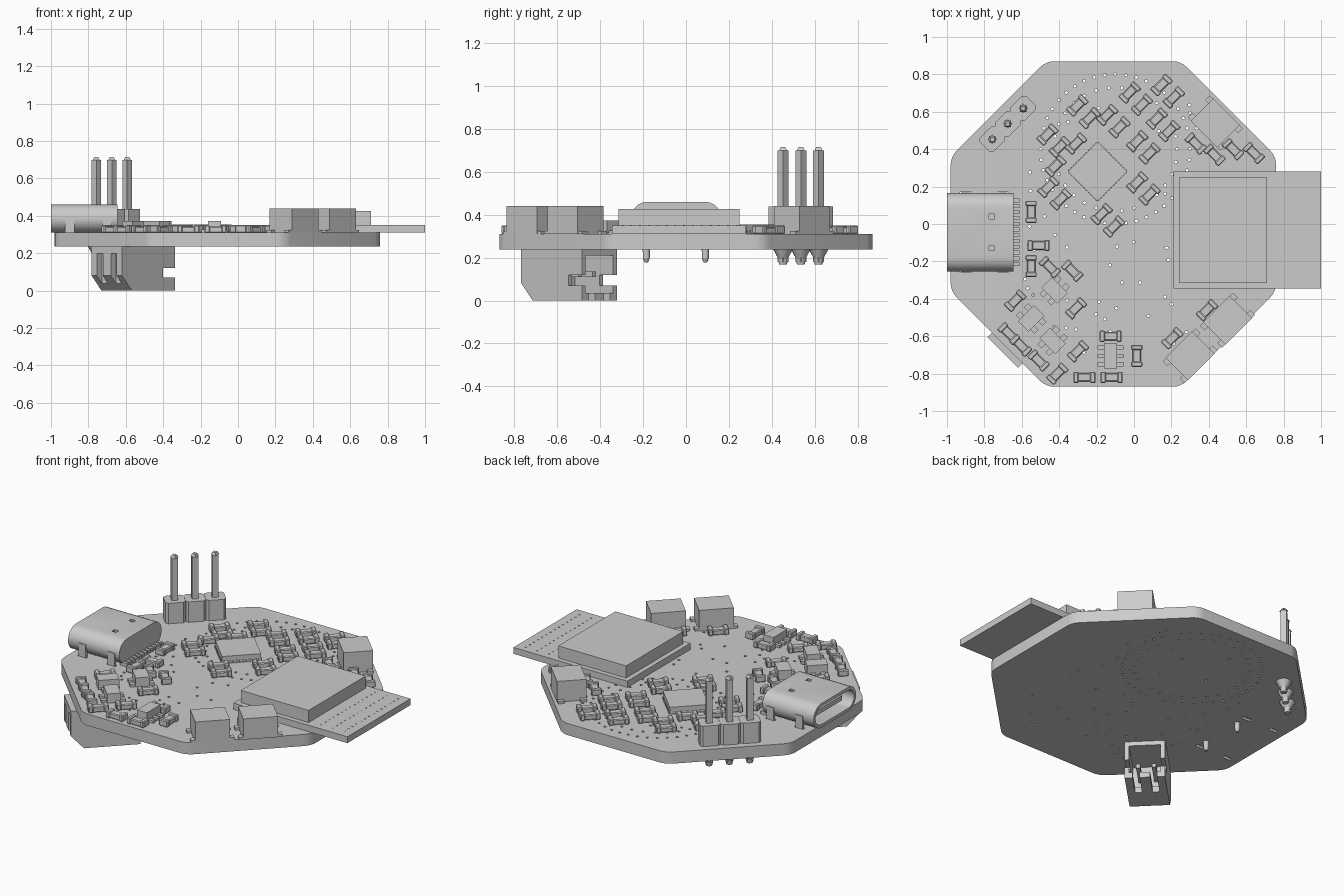
import bpy, bmesh, math, random
from math import pi, sin, cos, radians
from mathutils import Matrix, Vector

if "Cube" in bpy.data.objects:
    bpy.data.objects.remove(bpy.data.objects["Cube"])

# One neutral grey for the whole assembly
grey = bpy.data.materials.new("light grey")
grey.use_nodes = True
colour = (0.6, 0.6, 0.6, 1)
grey.diffuse_color = colour
grey.node_tree.nodes["Principled BSDF"].inputs["Base Color"].default_value = colour

BOTTOM, TOP = 0.237, 0.31


def place(x, y, z=0.0, angle=0):
    return Matrix.Translation((x, y, z)) @ Matrix.Rotation(radians(angle), 4, "Z")


def finish(name, bm, matrix=Matrix(), smooth=False):
    bmesh.ops.recalc_face_normals(bm, faces=bm.faces)
    mesh = bpy.data.meshes.new(name)
    bm.to_mesh(mesh)
    bm.free()
    mesh.materials.append(grey)
    return add_object(name, mesh, matrix, smooth)


def add_object(name, mesh, matrix, smooth=False):
    ob = bpy.data.objects.new(name, mesh)
    ob.matrix_world = matrix
    bpy.context.collection.objects.link(ob)
    if smooth:
        smooth_shade(ob)
    return ob


def smooth_shade(ob):
    bpy.ops.object.select_all(action="DESELECT")
    ob.select_set(True)
    bpy.context.view_layer.objects.active = ob
    bpy.ops.object.shade_smooth_by_angle(angle=radians(35))


def block(bm, x, y, z):
    """Add a box given its (min, max) on each axis."""
    lo, hi = Vector((x[0], y[0], z[0])), Vector((x[1], y[1], z[1]))
    m = Matrix.Translation((lo + hi) / 2) @ Matrix.Diagonal((*(hi - lo), 1))
    bmesh.ops.create_cube(bm, size=1, matrix=m)


def prism(bm, points, z0, z1, matrix=Matrix()):
    face = bm.faces.new([bm.verts.new(matrix @ Vector((x, y, z0))) for x, y in points])
    out = bmesh.ops.extrude_face_region(bm, geom=[face])["geom"]
    move = matrix.to_3x3() @ Vector((0, 0, z1 - z0))
    bmesh.ops.translate(bm, verts=[v for v in out if isinstance(v, bmesh.types.BMVert)], vec=move)


def rod(bm, x, y, z0, z1, r0, r1, sides):
    bmesh.ops.create_cone(bm, cap_ends=True, segments=sides, radius1=r0, radius2=r1,
                          depth=z1 - z0, matrix=Matrix.Translation((x, y, (z0 + z1) / 2)))


def cut(ob, cutter):
    mod = ob.modifiers.new("cut", "BOOLEAN")
    mod.operation, mod.solver, mod.object = "DIFFERENCE", "EXACT", cutter
    cutter.hide_render = True
    bpy.context.view_layer.update()
    deps = bpy.context.evaluated_depsgraph_get()
    mesh = bpy.data.meshes.new_from_object(ob.evaluated_get(deps))
    ob.modifiers.clear()
    ob.data = mesh
    bpy.data.objects.remove(cutter)


# Octagonal board with rounded corners
bm = bmesh.new()
radius = 0.87 / cos(pi / 8)
prism(bm, [(radius * cos(pi / 8 + i * pi / 4) - 0.11, radius * sin(pi / 8 + i * pi / 4))
           for i in range(8)], BOTTOM, TOP)
upright = [e for e in bm.edges if abs(e.verts[0].co.z - e.verts[1].co.z) > 0.01]
bmesh.ops.bevel(bm, geom=upright, offset=0.04, segments=4, profile=0.5, affect="EDGES")
board = finish("circuit_board", bm)

# Small through holes: a double ring plus a loose scatter
random.seed(4)
holes = [(-0.1 + r * cos(i * 2 * pi / n), 0.4 + r * sin(i * 2 * pi / n))
         for r, n in ((0.4, 44), (0.33, 30)) for i in range(n)]
while len(holes) < 130:
    p = (random.uniform(-0.6, 0.4), random.uniform(-0.7, 0.7))
    if all(math.dist(p, q) > 0.04 for q in holes):
        holes.append(p)
bm = bmesh.new()
for x, y in holes:
    rod(bm, x, y, 0.2, 0.35, 0.008, 0.008, 8)
for x in (-0.9, -0.7):
    for y in (-0.25, 0.16):
        block(bm, (x - 0.03, x + 0.03), (y - 0.01, y + 0.01), (0.2, 0.35))
cut(board, finish("hole_cutter", bm))
smooth_shade(board)

# Radio module: carrier board, shield can and antenna contacts
bm = bmesh.new()
block(bm, (0.21, 1.0), (-0.345, 0.28), (TOP, 0.35))
finish("module_carrier", bm)
bm = bmesh.new()
block(bm, (0.24, 0.71), (-0.315, 0.25), (0.35, 0.426))
finish("module_shield", bm)
bm = bmesh.new()
for column in range(3):
    for row in range(14):
        x, y = 0.78 + column * 0.08, -0.3 + row * 0.041
        block(bm, (x, x + 0.008), (y, y + 0.008), (0.349, 0.352))
finish("antenna_dots", bm)


# Port shell, lying along x with a rounded outline
def pill(r, half):
    arc = [(half * s + r * cos(a), r * sin(a)) for s, start in ((1, -pi / 2), (-1, pi / 2))
           for a in [start + k * pi / 10 for k in range(11)]]
    return arc


along_x = Matrix(((0, 0, 1, 0), (1, 0, 0, -0.045), (0, 1, 0, 0.385), (0, 0, 0, 1)))
bm = bmesh.new()
prism(bm, pill(0.075, 0.135), -1.0, -0.645, along_x)
shell = finish("port_shell", bm)
bm = bmesh.new()
prism(bm, pill(0.056, 0.135), -1.05, -0.7, along_x)
for y in (-0.13, 0.04):
    block(bm, (-0.775, -0.745), (y - 0.013, y + 0.013), (0.447, 0.48))
cut(shell, finish("port_cutter", bm))
smooth_shade(shell)
bm = bmesh.new()
block(bm, (-0.96, -0.69), (-0.175, 0.085), (0.37, 0.4))
finish("port_tongue", bm)
bm = bmesh.new()
for i in range(12):
    y = -0.215 + i * 0.031
    block(bm, (-0.66, -0.612), (y - 0.01, y + 0.01), (TOP, 0.33))
finish("port_contacts", bm)
bm = bmesh.new()
for x in (-0.9, -0.7):
    for y in (-0.25, 0.16):
        block(bm, (x - 0.025, x + 0.025), (y - 0.008, y + 0.008), (0.25, 0.39))
finish("port_legs", bm)
bm = bmesh.new()
for y in (-0.185, 0.09):
    rod(bm, -0.69, y, 0.195, TOP, 0.016, 0.018, 16)
    rod(bm, -0.69, y, 0.178, 0.195, 0.008, 0.016, 16)
finish("port_pegs", bm, smooth=True)

# Three pin header on the diagonal edge
header = place(-0.675, 0.535, 0, 45)
body, pins, solder = bmesh.new(), bmesh.new(), bmesh.new()
for i in (-1, 0, 1):
    c = i * 0.117
    w, h, b = 0.058, 0.052, 0.014
    outline = [(c + sx * x, sy * y) for sx, sy, order in
               ((1, 1, 1), (-1, 1, -1), (-1, -1, 1), (1, -1, -1))
               for x, y in ((w, h - b), (w - b, h))[::order]]
    prism(body, outline, TOP, 0.438)
    block(pins, (c - 0.018, c + 0.018), (-0.018, 0.018), (0.18, 0.7))
    rod(pins, c, 0, 0.7, 0.716, 0.025, 0.015, 4)
    rod(solder, c, 0, 0.195, BOTTOM, 0.022, 0.045, 16)
    rod(solder, c, 0, 0.168, 0.195, 0.018, 0.024, 16)
finish("header_body", body, header)
finish("header_pins", pins, header)
finish("header_solder", solder, header, smooth=True)

# Socket under the board, open toward the middle
socket_at = place(-0.56, -0.545, 0, 45)
bm = bmesh.new()
prism(bm, [(-0.2, BOTTOM), (0.2, BOTTOM), (0.2, 0), (-0.125, 0), (-0.2, 0.08)],
      -0.115, 0.115, Matrix.Rotation(pi / 2, 4, "X"))
socket = finish("socket_housing", bm, socket_at)
for x, y, z in (((-0.05, 0.25), (-0.09, 0.09), (0.035, 0.21)),
                ((0.11, 0.25), (-0.2, 0.2), (0.07, 0.12)),
                ((0.03, 0.25), (0.03, 0.07), (-0.1, 0.1)),
                ((0.03, 0.25), (-0.07, -0.03), (-0.1, 0.1)),
                ((-0.3, -0.16), (0.03, 0.075), (-0.1, 0.2)),
                ((-0.3, -0.16), (-0.075, -0.03), (-0.1, 0.2))):
    bm = bmesh.new()
    block(bm, x, y, z)
    cut(socket, finish("socket_cutter", bm, socket_at))
bm = bmesh.new()
for y in (-0.045, 0.045):
    block(bm, (-0.06, 0.12), (y - 0.012, y + 0.012), (0.11, 0.135))
finish("socket_pins", bm, socket_at)

# Tall push buttons with four feet each
for i, (x, y, angle) in enumerate(((0.3, -0.705, 45), (0.5, -0.515, 45), (0.435, 0.54, -45))):
    bm = bmesh.new()
    block(bm, (-0.1, 0.1), (-0.085, 0.085), (TOP, 0.44))
    for sx in (-0.105, 0.105):
        for sy in (-0.065, 0.065):
            block(bm, (sx - 0.02, sx + 0.02), (sy - 0.018, sy + 0.018), (TOP, 0.325))
    finish(f"button_{i + 1}", bm, place(x, y, 0, angle))


# Chips: a flat body with rows of leads on two or four sides
def chip(name, at, size, height, leads, sides, reach):
    bm = bmesh.new()
    w, d = size
    block(bm, (-w / 2, w / 2), (-d / 2, d / 2), (TOP + 0.004, height))
    step = d / leads
    for side in range(sides):
        turn = Matrix.Rotation(side * 2 * pi / sides, 4, "Z")
        for k in range(leads):
            y = (k + 0.5) * step - d / 2
            lead = [(w / 2 - 0.01, y - step / 4), (w / 2 + reach, y - step / 4),
                    (w / 2 + reach, y + step / 4), (w / 2 - 0.01, y + step / 4)]
            prism(bm, lead, TOP, TOP + 0.016, turn)
    finish(name, bm, at)


chip("processor", place(-0.195, 0.28, 0, 45), (0.225, 0.225), 0.355, 12, 4, 0.004)
chip("regulator", place(-0.125, -0.705), (0.07, 0.135), 0.372, 3, 2, 0.035)
for i, (x, y, angle) in enumerate(((-0.425, -0.355, 45), (-0.55, -0.505, -45), (-0.435, -0.625, 45))):
    chip(f"transistor_{i + 1}", place(x, y, 0, angle), (0.08, 0.12), 0.372, 2, 2, 0.03)

# Small passives: a slim body between two fatter end caps, sharing one mesh
bm = bmesh.new()
block(bm, (-0.04, 0.04), (-0.023, 0.023), (0, 0.033))
for s in (-1, 1):
    block(bm, (s * 0.045 - 0.014, s * 0.045 + 0.014), (-0.03, 0.03), (0, 0.04))
bmesh.ops.bevel(bm, geom=bm.edges[:], offset=0.005, segments=1, affect="EDGES")
first = finish("passive_1", bm, place(-0.55, 0.065, TOP, 90))
singles = {
    0: [(-0.51, -0.115), (-0.265, -0.82), (-0.12, -0.82), (-0.125, -0.6)],
    90: [(-0.55, -0.225), (0.015, -0.705)],
    45: [(-0.31, 0.43), (-0.42, 0.31), (-0.31, -0.45), (-0.635, -0.41), (-0.41, -0.8),
         (-0.3, -0.68), (0.205, -0.61), (0.39, -0.46)],
    -45: [(0.33, 0.43), (0.43, 0.37), (0.53, 0.4), (0.64, 0.38), (-0.45, -0.23),
          (-0.33, -0.25), (-0.51, -0.73), (-0.67, -0.585), (-0.605, -0.65)],
}
# Parallel pairs, given by their midpoints
for x, y in ((0.01, 0.67), (0.18, 0.71), (-0.27, 0.6), (-0.43, 0.445), (-0.11, 0.55),
             (0.155, 0.53), (0.05, 0.41), (0.05, 0.19), (-0.425, 0.165), (-0.14, 0.02)):
    singles[45] += [(x - 0.033, y + 0.033), (x + 0.033, y - 0.033)]
number = 1
for angle, spots in singles.items():
    for x, y in spots:
        number += 1
        add_object(f"passive_{number}", first.data, place(x, y, TOP, angle))
